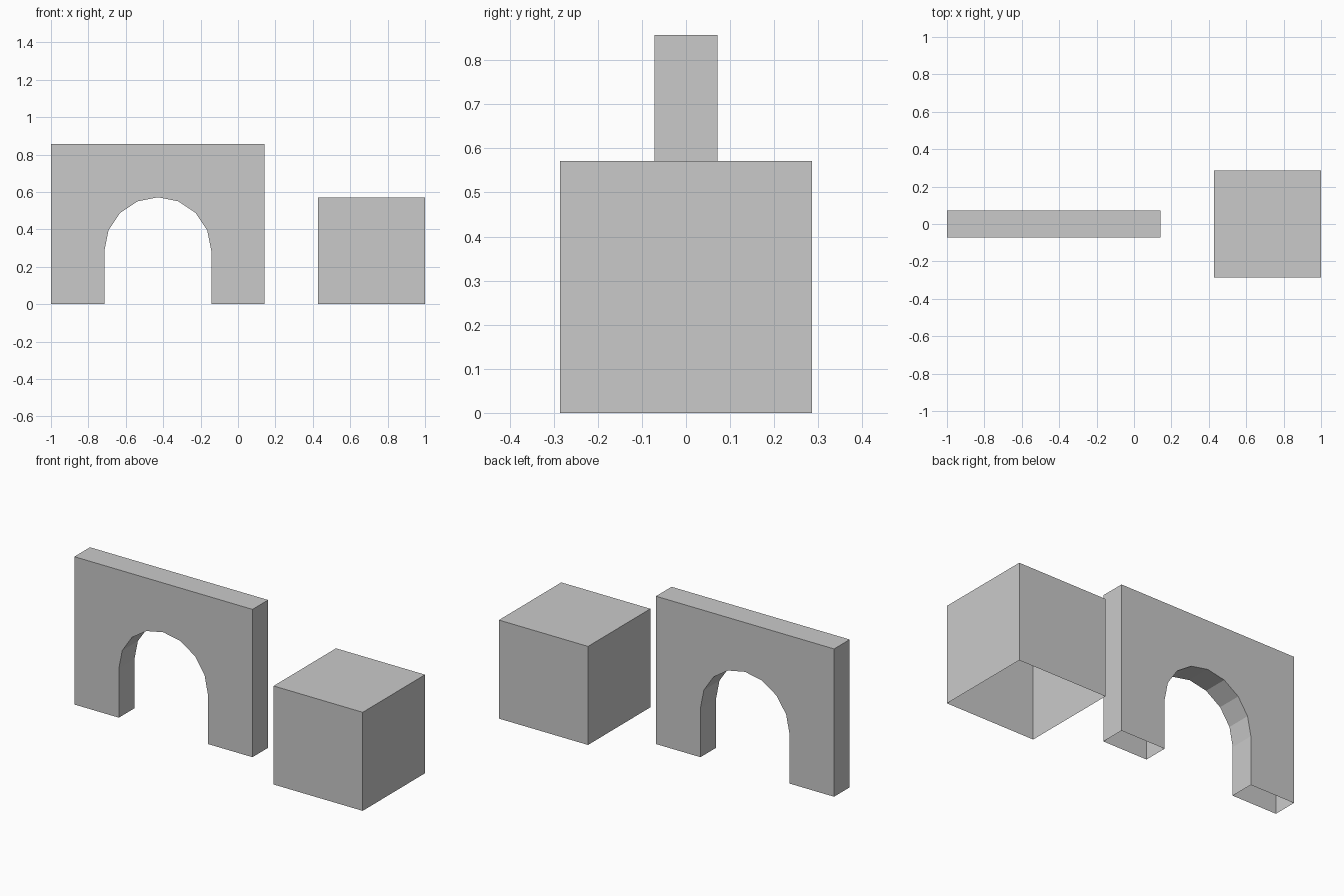
import bpy
import bmesh
from math import cos, sin, pi

if "Cube" in bpy.data.objects:
    bpy.data.objects.remove(bpy.data.objects["Cube"], do_unlink=True)

U = 2 / 7  # module: half the block's side and the arch radius

grey = bpy.data.materials.new("light grey")
grey.use_nodes = True
grey.diffuse_color = (0.59, 0.59, 0.59, 1)
grey.node_tree.nodes["Principled BSDF"].inputs["Base Color"].default_value = grey.diffuse_color


def open_bottom_prism(name, outline, depth, x):
    """Extrude an x-z outline along y, leaving the underside open."""
    bm = bmesh.new()
    front = [bm.verts.new((px, -depth / 2, pz)) for px, pz in outline]
    back = [bm.verts.new((px, depth / 2, pz)) for px, pz in outline]
    bm.faces.new(front)
    bm.faces.new(back[::-1])
    for i in range(len(outline)):
        j = (i + 1) % len(outline)
        if outline[i][1] > 0 or outline[j][1] > 0:
            bm.faces.new((front[j], front[i], back[i], back[j]))
    bmesh.ops.recalc_face_normals(bm, faces=bm.faces)
    mesh = bpy.data.meshes.new(name)
    bm.to_mesh(mesh)
    bm.free()
    mesh.materials.append(grey)
    obj = bpy.data.objects.new(name, mesh)
    obj.location.x = x
    bpy.context.collection.objects.link(obj)
    return obj


# Wall with a round-headed opening: eight segments above straight jambs
arch = [(U * cos(pi * i / 8), U + U * sin(pi * i / 8)) for i in range(9)]
wall = [(2 * U, 0), (2 * U, 3 * U), (-2 * U, 3 * U), (-2 * U, 0), (-U, 0)]
open_bottom_prism("arched_wall", wall + arch[::-1] + [(U, 0)], U / 2, 2 * U - 1)

# Cubic block beside the wall
block = [(-U, 0), (U, 0), (U, 2 * U), (-U, 2 * U)]
open_bottom_prism("block", block, 2 * U, 1 - U)
